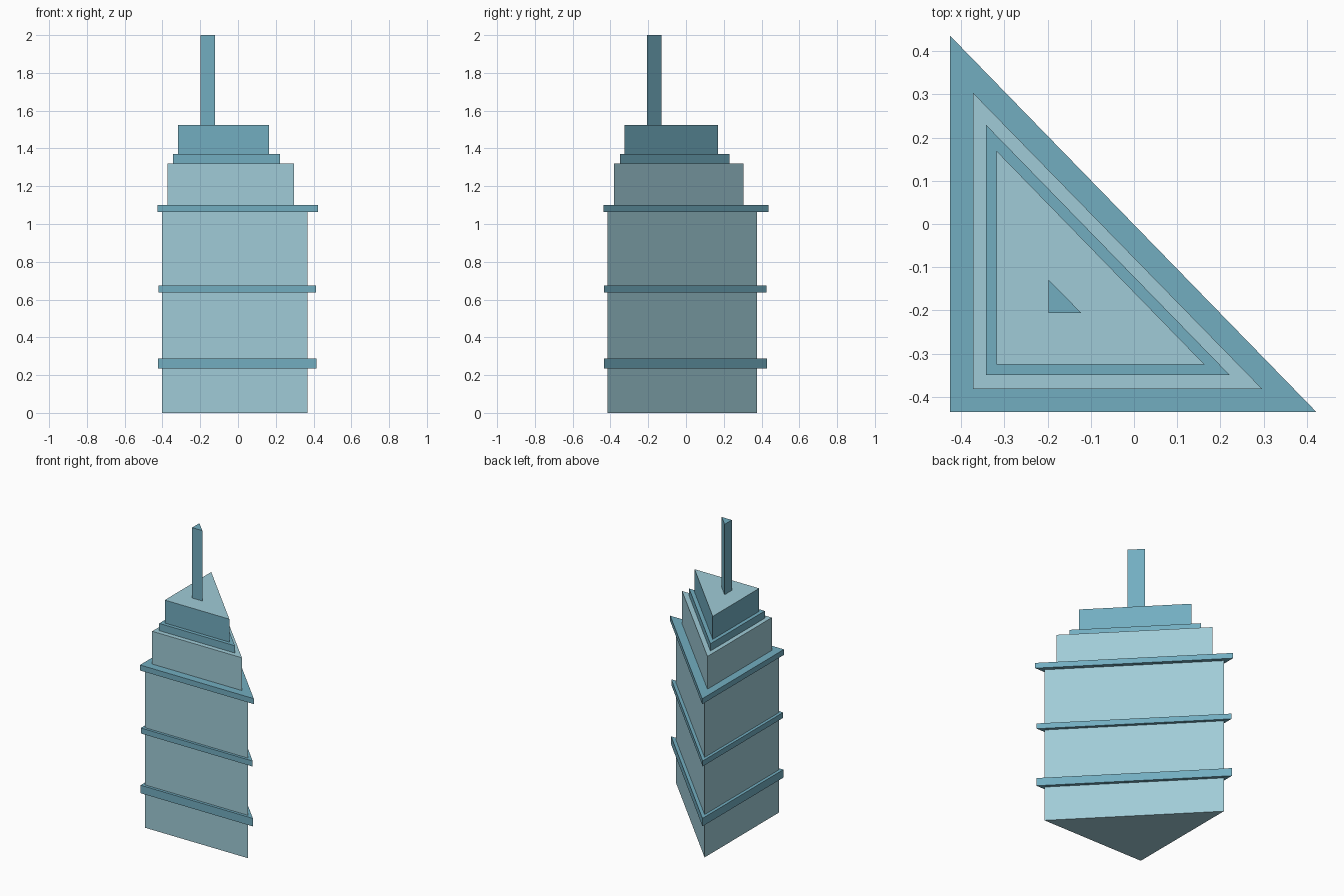
import bpy
import bmesh

if "Cube" in bpy.data.objects:
    bpy.data.objects.remove(bpy.data.objects["Cube"])


def make_material(name, colour):
    mat = bpy.data.materials.new(name)
    mat.diffuse_color = (*colour, 1.0)
    mat.use_nodes = True
    mat.node_tree.nodes["Principled BSDF"].inputs["Base Color"].default_value = mat.diffuse_color
    return mat


PALE = make_material("pale_blue_glass", (0.35, 0.60, 0.68))
TEAL = make_material("teal_blue_trim", (0.17, 0.42, 0.53))


def wedge(name, x, y, z, side, roof=None):
    """Right-triangle prism with its square corner at the front left."""
    bm = bmesh.new()
    corners = [(x[0], y[0]), (x[1], y[0]), (x[0], y[1])]
    base = bm.faces.new([bm.verts.new((px, py, z[0])) for px, py in corners])
    ext = bmesh.ops.extrude_face_region(bm, geom=[base], use_keep_orig=True)
    top = [g for g in ext["geom"] if isinstance(g, bmesh.types.BMVert)]
    bmesh.ops.translate(bm, verts=top, vec=(0, 0, z[1] - z[0]))
    bmesh.ops.recalc_face_normals(bm, faces=bm.faces[:])
    mesh = bpy.data.meshes.new(name)
    mesh.materials.append(side)
    if roof:
        mesh.materials.append(roof)
        for f in bm.faces:
            f.material_index = 1 if f.normal.z > 0.5 else 0
    bm.to_mesh(mesh)
    bm.free()
    obj = bpy.data.objects.new(name, mesh)
    bpy.context.collection.objects.link(obj)
    return obj


# Main shaft
wedge("tower_shaft", (-0.402, 0.367), (-0.415, 0.376), (0.0, 1.065), PALE)

# Projecting ledges around the shaft
wedge("lower_ledge", (-0.423, 0.415), (-0.434, 0.429), (0.235, 0.289), TEAL)
wedge("middle_ledge", (-0.422, 0.413), (-0.433, 0.425), (0.638, 0.675), TEAL)
wedge("upper_ledge", (-0.426, 0.423), (-0.436, 0.436), (1.063, 1.10), TEAL)

# Stepped crown
wedge("setback_storey", (-0.373, 0.297), (-0.382, 0.304), (1.10, 1.321), PALE)
wedge("crown_step", (-0.343, 0.222), (-0.350, 0.230), (1.321, 1.370), TEAL)
wedge("crown_top", (-0.318, 0.164), (-0.326, 0.169), (1.370, 1.525), TEAL, PALE)

# Mast
wedge("mast", (-0.198, -0.122), (-0.206, -0.129), (1.525, 2.0), TEAL)
